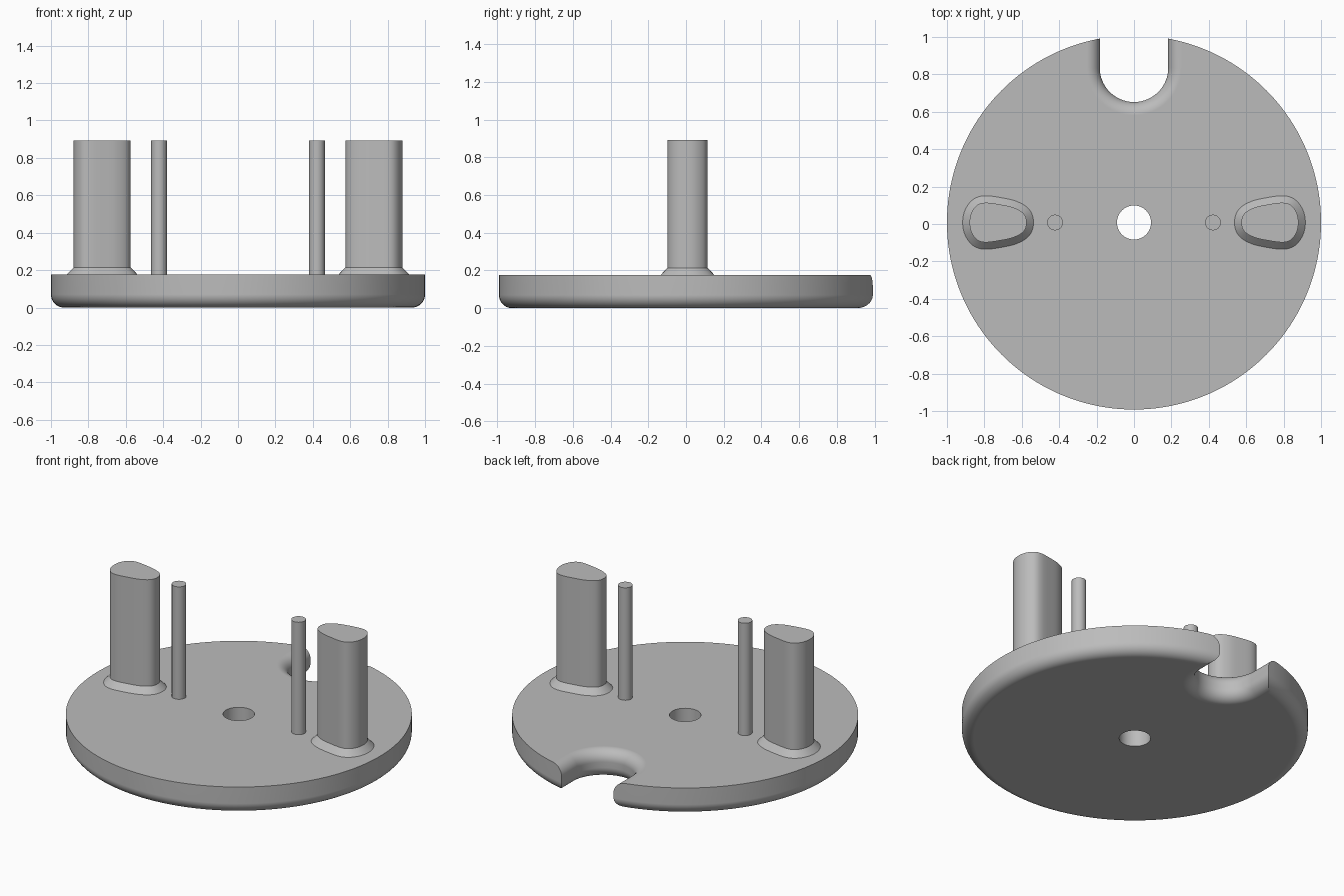
import bpy
import bmesh
from math import sin, cos, pi, radians
from mathutils import Vector

default = bpy.data.objects.get("Cube")
if default:
    bpy.data.objects.remove(default, do_unlink=True)

CY = 0.008          # shared centre line in y
DECK = 0.176        # top of the disc
TOP = 0.893         # top of the posts
ROUND = 0.07        # edge rounding

grey = bpy.data.materials.new("plain grey")
grey.use_nodes = True
grey.diffuse_color = (0.5, 0.5, 0.5, 1)
grey.node_tree.nodes["Principled BSDF"].inputs["Base Color"].default_value = (0.5, 0.5, 0.5, 1)


def loft(name, rings):
    """Solid skinned through (outline, z) rings, capped at both ends."""
    bm = bmesh.new()
    loops = [[bm.verts.new((p[0], p[1], z)) for p in outline] for outline, z in rings]
    n = len(loops[0])
    for a, b in zip(loops, loops[1:]):
        for i in range(n):
            j = (i + 1) % n
            bm.faces.new((a[i], a[j], b[j], b[i]))
    bm.faces.new(loops[0])
    bm.faces.new(loops[-1])
    bmesh.ops.recalc_face_normals(bm, faces=bm.faces)
    mesh = bpy.data.meshes.new(name)
    bm.to_mesh(mesh)
    bm.free()
    mesh.materials.append(grey)
    obj = bpy.data.objects.new(name, mesh)
    bpy.context.collection.objects.link(obj)
    return obj


def activate(obj):
    bpy.ops.object.select_all(action="DESELECT")
    obj.select_set(True)
    bpy.context.view_layer.objects.active = obj


def smooth(obj):
    activate(obj)
    bpy.ops.object.shade_smooth_by_angle(angle=radians(30))


def circle(x, r, n):
    return [(x + r * cos(2 * pi * i / n), CY + r * sin(2 * pi * i / n)) for i in range(n)]


def slot(r):
    """U-shaped outline open past the back rim."""
    arc = [(r * cos(pi + pi * i / 32), 0.835 + r * sin(pi + pi * i / 32)) for i in range(33)]
    return arc + [(r, 1.3), (-r, 1.3)]


def closed_curve(points, steps=6):
    """Smooth closed curve through the points."""
    out = []
    n = len(points)
    for i in range(n):
        a, b, c, d = (Vector(points[(i + k) % n]) for k in (-1, 0, 1, 2))
        for s in range(steps):
            t = s / steps
            out.append(0.5 * (2 * b + (c - a) * t + (2 * a - 5 * b + 4 * c - d) * t**2
                              + (3 * b - a - 3 * c + d) * t**3))
    return out


def offset(outline, dist):
    """Push a clockwise outline outward."""
    out = []
    n = len(outline)
    for i, p in enumerate(outline):
        t = (outline[(i + 1) % n] - outline[i - 1]).normalized()
        out.append(p + dist * Vector((-t.y, t.x)))
    return out


# Disc with a rounded lower rim
angles = [i / 10 * pi / 2 for i in range(11)]
rim = [(circle(0, 1 - ROUND + ROUND * sin(a), 160), ROUND - ROUND * cos(a)) for a in angles]
disc = loft("base_disc", rim + [(circle(0, 1, 160), DECK)])

# Slot flares out at its lower and upper edges
flare = [(ROUND * (1 - sin(a)), ROUND * (1 - cos(a))) for a in angles]
levels = [(ROUND, -0.05)] + flare
levels += [(o, DECK - z) for o, z in reversed(flare)] + [(ROUND, DECK + 0.05)]
slot_cutter = loft("slot_cutter", [(slot(0.183 + o), z) for o, z in levels])
hole_cutter = loft("hole_cutter", [(circle(0, 0.091, 64), z) for z in (-0.1, 0.3)])

activate(disc)
for cutter in (slot_cutter, hole_cutter):
    cutter.hide_render = True
    cut = disc.modifiers.new("cut", "BOOLEAN")
    cut.operation = "DIFFERENCE"
    cut.solver = "EXACT"
    cut.object = cutter
    bpy.ops.object.modifier_apply(modifier=cut.name)
    bpy.data.objects.remove(cutter, do_unlink=True)
smooth(disc)
weighted = disc.modifiers.new("even shading", "WEIGHTED_NORMAL")
weighted.keep_sharp = True

# Rounded wedge section of the right post, wide end outward
upper = [(-0.87, 0.05), (-0.84, 0.092), (-0.795, 0.106), (-0.72, 0.097),
         (-0.645, 0.08), (-0.59, 0.048)]
section = [(-0.879, 0)] + upper + [(-0.574, 0)] + [(x, -y) for x, y in reversed(upper)]
wedge = [p + Vector((0, CY)) for p in closed_curve(section)]

# Posts with chamfered collars, and slim pins, on both sides
for side, sign in (("right", 1), ("left", -1)):
    def mirrored(outline):
        return [(sign * p[0], p[1]) for p in outline]

    smooth(loft(side + "_post", [(mirrored(offset(wedge, 0.037)), DECK - 0.01),
                                 (mirrored(offset(wedge, 0.037)), DECK),
                                 (mirrored(wedge), 0.214),
                                 (mirrored(wedge), TOP)]))
    smooth(loft(side + "_pin", [(circle(-sign * 0.422, 0.042, 32), DECK - 0.01),
                                (circle(-sign * 0.422, 0.042, 32), TOP)]))
